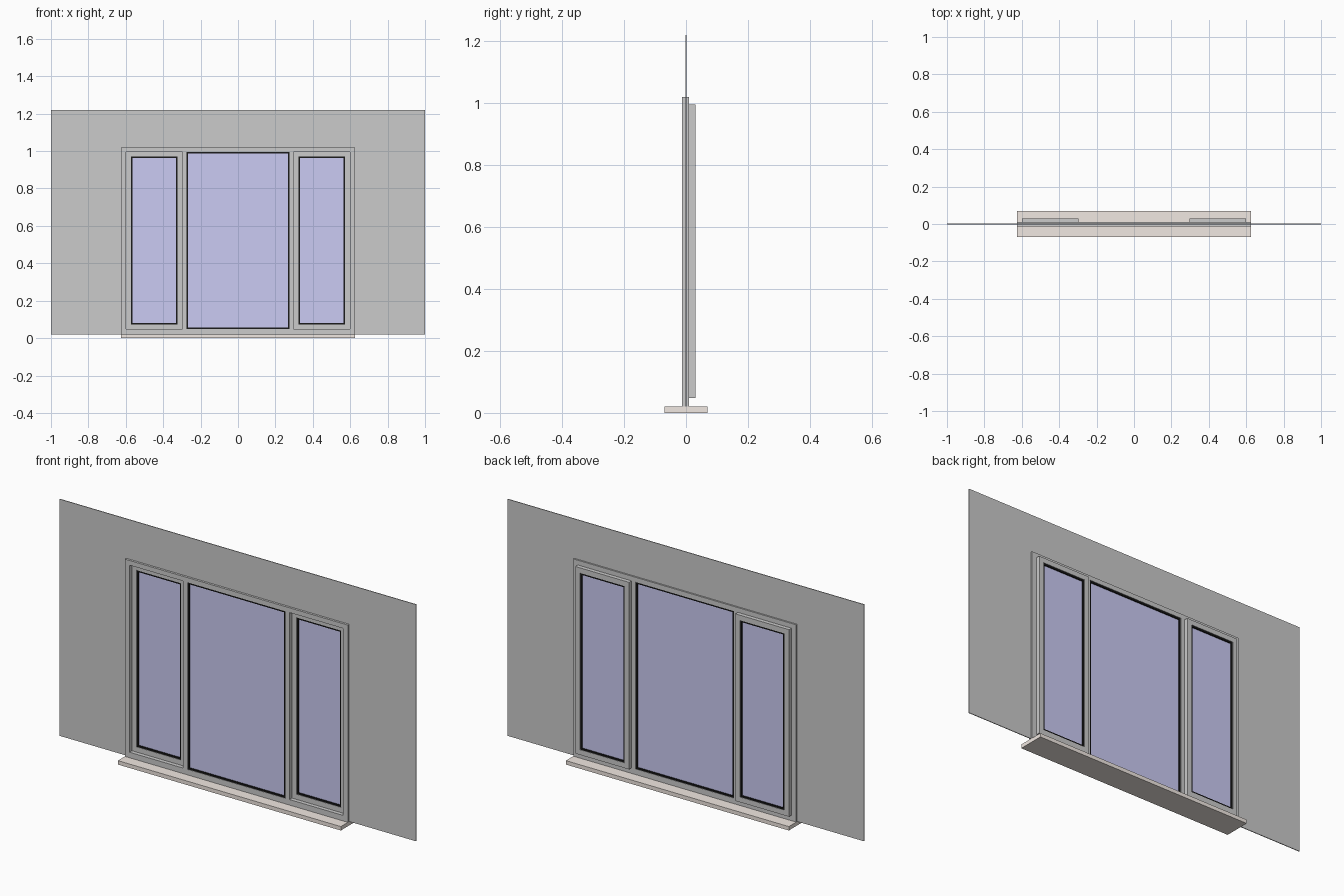
import bpy
import bmesh

if "Cube" in bpy.data.objects:
    bpy.data.objects.remove(bpy.data.objects["Cube"])


def material(name, rgb):
    m = bpy.data.materials.new(name)
    m.diffuse_color = (*rgb, 1)
    m.use_nodes = True
    m.node_tree.nodes["Principled BSDF"].inputs["Base Color"].default_value = m.diffuse_color
    return m


def finish(name, bm, mat=None):
    bmesh.ops.recalc_face_normals(bm, faces=bm.faces)
    me = bpy.data.meshes.new(name)
    bm.to_mesh(me)
    bm.free()
    if mat:
        me.materials.append(mat)
    ob = bpy.data.objects.new(name, me)
    bpy.context.collection.objects.link(ob)
    return ob


def extrude(bm, faces, depth):
    ret = bmesh.ops.extrude_face_region(bm, geom=faces)
    verts = [g for g in ret["geom"] if isinstance(g, bmesh.types.BMVert)]
    bmesh.ops.translate(bm, verts=verts, vec=(0, depth, 0))


def panel(name, xs, zs, holes, y0, y1, mat=None):
    """Grid of cells in x/z with some left open, extruded from y0 to y1."""
    bm = bmesh.new()
    v = [[bm.verts.new((x, y0, z)) for z in zs] for x in xs]
    faces = []
    for i in range(len(xs) - 1):
        for k in range(len(zs) - 1):
            if (i, k) not in holes:
                faces.append(bm.faces.new((v[i][k], v[i + 1][k], v[i + 1][k + 1], v[i][k + 1])))
    extrude(bm, faces, y1 - y0)
    return finish(name, bm, mat)


def ring(name, x0, x1, z0, z1, w, y0, y1, mat=None):
    return panel(name, [x0, x0 + w, x1 - w, x1], [z0, z0 + w, z1 - w, z1], {(1, 1)}, y0, y1, mat)


def box(name, x0, x1, y0, y1, z0, z1, mat=None):
    return panel(name, [x0, x1], [z0, z1], set(), y0, y1, mat)


glass = material("glass_blue", (0.6, 0.6, 0.9))
rubber = material("gasket_black", (0.01, 0.01, 0.01))
stone = material("sill_stone", (0.88, 0.81, 0.76))


def glazing(name, x0, x1, z0, z1, y0, y1):
    """Black gasket with a recessed pane inside it."""
    w, mid = 0.008, (y0 + y1) / 2
    ring(name + "_gasket", x0, x1, z0, z1, w, y0 + 0.002, y1 - 0.002, rubber)
    box(name + "_glass", x0 + w, x1 - w, mid - 0.003, mid + 0.003, z0 + w, z1 - w, glass)


# Wall with the opening
panel("wall", [-1, -0.625, 0.625, 1], [0.02, 1.02, 1.22], {(1, 0)}, -0.002, 0.002)

# Sill
box("sill", -0.625, 0.625, -0.069, 0.069, 0, 0.02, stone)

# Fixed frame with two mullions
F0, F1 = -0.013, 0.01
panel("window_frame", [-0.625, -0.599, -0.298, -0.275, 0.275, 0.298, 0.599, 0.625],
      [0.02, 0.048, 0.996, 1.02], {(1, 1), (3, 1), (5, 1)}, F0, F1)
glazing("centre", -0.275, 0.275, 0.048, 0.996, F0, F1)

# Side sashes, standing proud at the back
S0, S1 = 0.007, 0.03
for side, x0, x1 in (("left", -0.599, -0.298), ("right", 0.298, 0.599)):
    w = 0.026
    ring(side + "_sash", x0, x1, 0.048, 0.996, w, S0, S1)
    glazing(side, x0 + w, x1 - w, 0.048 + w, 0.996 - w, S0, S1)
